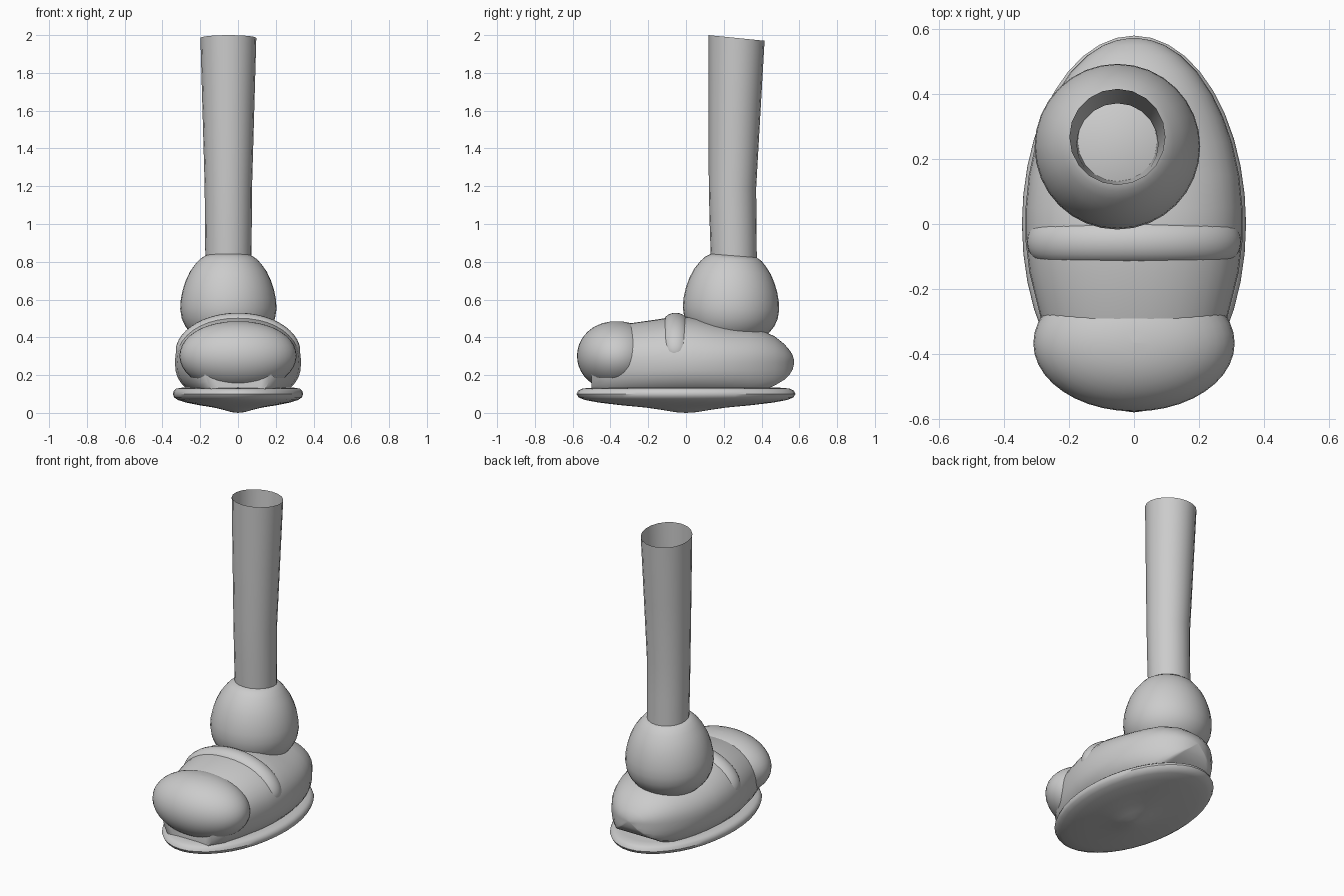
import bpy, bmesh, math
from math import sin, cos, pi

if "Cube" in bpy.data.objects:
    bpy.data.objects.remove(bpy.data.objects["Cube"])

grey = bpy.data.materials.new("plain grey")
grey.diffuse_color = (0.6, 0.6, 0.6, 1)
grey.use_nodes = True
grey.node_tree.nodes["Principled BSDF"].inputs["Base Color"].default_value = grey.diffuse_color


def loft(name, rings, cap_start=True, cap_end=True, angle=40):
    """Skin a list of equal-length closed rings."""
    bm = bmesh.new()
    vs = [[bm.verts.new(p) for p in r] for r in rings]
    n = len(rings[0])
    for a, b in zip(vs, vs[1:]):
        for i in range(n):
            j = (i + 1) % n
            bm.faces.new((a[i], a[j], b[j], b[i]))
    if cap_start:
        bm.faces.new(vs[0][::-1])
    if cap_end:
        bm.faces.new(vs[-1])
    bmesh.ops.remove_doubles(bm, verts=bm.verts, dist=0.0005)
    bmesh.ops.recalc_face_normals(bm, faces=bm.faces)
    me = bpy.data.meshes.new(name)
    bm.to_mesh(me)
    bm.free()
    ob = bpy.data.objects.new(name, me)
    bpy.context.collection.objects.link(ob)
    me.materials.append(grey)
    bpy.ops.object.select_all(action='DESELECT')
    ob.select_set(True)
    bpy.context.view_layer.objects.active = ob
    bpy.ops.object.shade_smooth_by_angle(angle=math.radians(angle))
    return ob


def ring(cx, cy, z, rx, ry, n, slope=0):
    """Horizontal ellipse, optionally sloping along y."""
    return [(cx + rx * cos(2 * pi * i / n), cy + ry * sin(2 * pi * i / n),
             z + slope * ry * sin(2 * pi * i / n)) for i in range(n)]


# sole: oval disc with a shallow bulging underside
sole = [(.001, 0), (.1, .004), (.22, .016), (.38, .029), (.6, .041), (.8, .055),
        (.92, .068), (.98, .082), (1, .1), (.985, .117), (.95, .128), (.88, .133), (.5, .135)]
loft("sole", [ring(0, 0, z, .345 * r, .58 * r, 40) for r, z in sole])


# shoe body: cross-sections along y as (y, half width, top, bottom)
def section(y, w, top, bot, n=40, zc=.27):
    pts = []
    for i in range(n):
        a = 2 * pi * i / n
        c, s = cos(a), sin(a)
        e = 2 / 2.15 if s >= 0 else 2 / 2.5
        x = w * math.copysign(abs(c) ** e, c)
        h = top - zc if s >= 0 else zc - .6 * bot
        z = zc + h * math.copysign(abs(s) ** e, s)
        pts.append((x, y, max(z, bot)))
    return pts


body = [(-.5, .18, .36, .12), (-.42, .24, .42, .11), (-.29, .287, .475, .11),
        (-.15, .322, .495, .11), (-.05, .334, .512, .11), (.05, .334, .505, .11),
        (.15, .324, .482, .11), (.25, .302, .463, .11), (.33, .274, .45, .11),
        (.4, .24, .437, .115), (.47, .193, .405, .145), (.52, .142, .365, .175),
        (.55, .095, .33, .205), (.565, .055, .305, .23), (.573, .01, .275, .265)]
loft("shoe_body", [section(*b) for b in body], angle=60)

# toe cap: slightly boxy ellipsoid
toe = []
for k in range(21):
    t = -pi / 2 + pi * k / 20
    r, h = max(cos(t), .001) ** .93, sin(t)
    toe.append(ring(0, -.367, .302 + .183 * h, .31 * r, .21 * r, 40))
loft("toe_cap", toe, angle=60)

# strap: round tube arching over the shoe, with rounded ends
strap = []
N = 44
for k in range(N + 1):
    u = -1 + 2 * k / N
    a = pi / 2 + u * (pi / 2 + .1)
    taper = max(1 - abs(u) ** 9, 0) ** .5
    rad = .065 * max(taper, .01)
    thin = .05 * max(taper, .01)
    px, pz = .29 * cos(a), .3 + .18 * sin(a)
    nx, nz = cos(a) / .29, sin(a) / .18
    l = math.hypot(nx, nz)
    strap.append([(px + thin * cos(b) * nx / l, -.055 + rad * sin(b),
                   pz + thin * cos(b) * nz / l)
                  for b in [2 * pi * i / 20 for i in range(20)]])
loft("strap", strap, angle=70)

# ankle cuff: egg-shaped bulb as (z, radius, y centre, slope)
cuff = [(.36, .11, .238, 0), (.4, .175, .238, 0), (.43, .207, .238, 0), (.46, .229, .238, -.01),
        (.5, .247, .238, -.02), (.55, .255, .238, -.03), (.6, .252, .239, -.04),
        (.65, .242, .241, -.05), (.7, .226, .243, -.06), (.75, .202, .246, -.07),
        (.79, .173, .249, -.08), (.815, .15, .251, -.08), (.832, .122, .253, -.08)]
loft("ankle_cuff", [ring(-.051, y, z, r, r, 32, s) for z, r, y, s in cuff])

# leg: open flaring tube
leg = [(.825, .122, .253, -.08), (1.0, .124, .249, -.08), (1.2, .1255, .246, -.08),
       (1.6, .137, .257, -.09), (1.985, .148, .268, -.1)]
loft("leg", [ring(-.051, y, z, r, r, 20, s) for z, r, y, s in leg], False, False)
